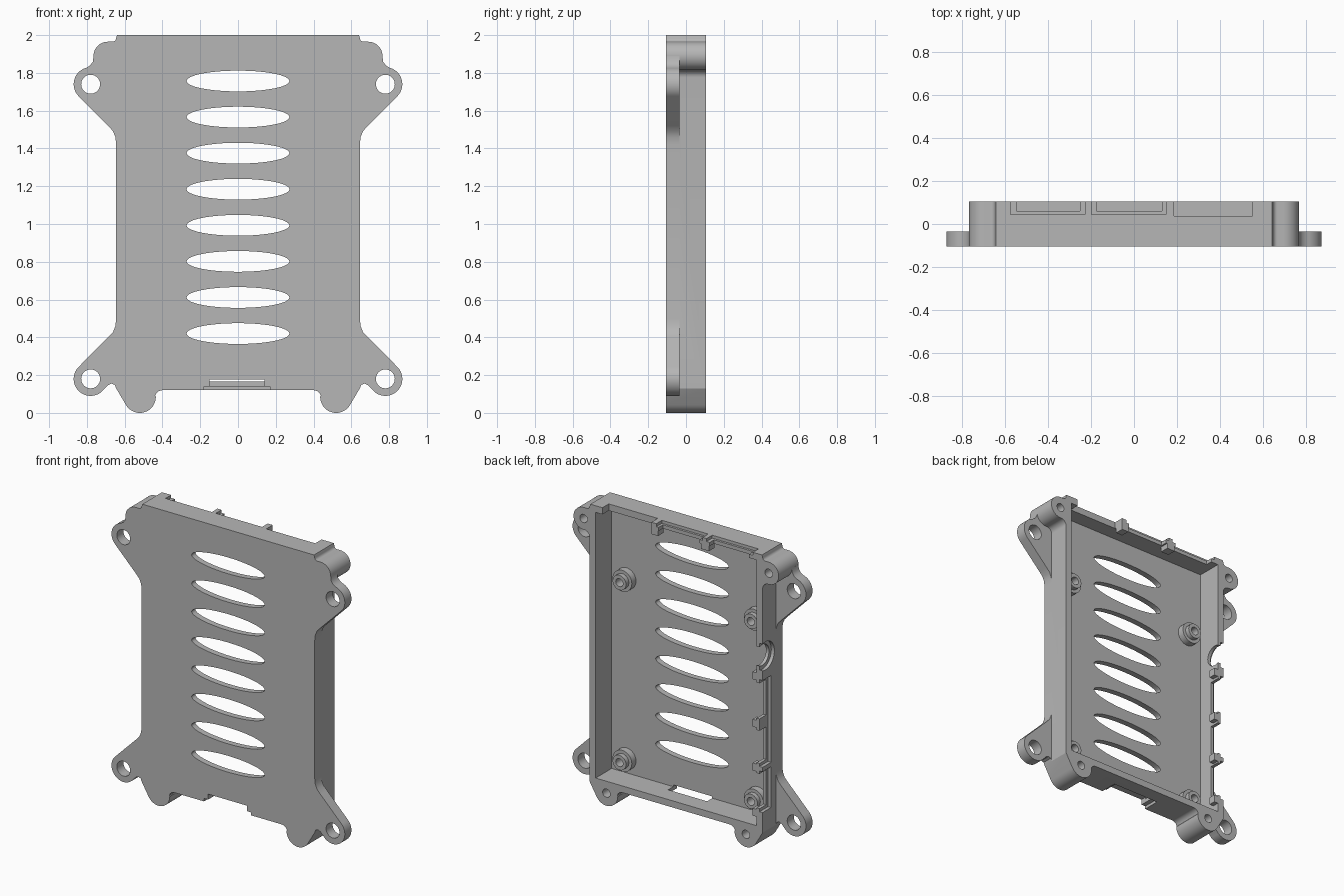
import bpy, bmesh, math

cube = bpy.data.objects.get("Cube")
if cube:
    bpy.data.objects.remove(cube, do_unlink=True)

grey = bpy.data.materials.new("plain_grey")
grey.use_nodes = True
GREY = (0.47, 0.47, 0.47, 1)
grey.diffuse_color = GREY
grey.node_tree.nodes["Principled BSDF"].inputs["Base Color"].default_value = GREY

FRONT, BACK, FLOOR, EAR_BACK = -0.105, 0.105, -0.065, -0.035


def arc(cx, cz, r, a0, a1, n=16, rz=None):
    angles = [math.radians(a0 + (a1 - a0) * i / n) for i in range(n + 1)]
    return [(cx + r * math.cos(a), cz + (rz or r) * math.sin(a)) for a in angles]


def circle(cx, cz, r, n=40, rz=None):
    return arc(cx, cz, r, 0, 360, n, rz)[:-1]


def rect(x0, x1, z0, z1):
    return [(x0, z0), (x1, z0), (x1, z1), (x0, z1)]


def flip(pts):
    return [(-x, z) for x, z in reversed(pts)]


def prism(name, pts, d0, d1, axis="y"):
    """Extrude a profile (x, z) along y, or (y, z) along x."""
    bm = bmesh.new()
    place = (lambda p, d: (p[0], d, p[1])) if axis == "y" else (lambda p, d: (d, p[0], p[1]))
    a = [bm.verts.new(place(p, d0)) for p in pts]
    b = [bm.verts.new(place(p, d1)) for p in pts]
    bm.faces.new(a)
    bm.faces.new(b)
    for i in range(len(pts)):
        j = (i + 1) % len(pts)
        bm.faces.new((a[i], a[j], b[j], b[i]))
    bmesh.ops.recalc_face_normals(bm, faces=bm.faces)
    mesh = bpy.data.meshes.new(name)
    bm.to_mesh(mesh)
    bm.free()
    mesh.materials.append(grey)
    ob = bpy.data.objects.new(name, mesh)
    bpy.context.collection.objects.link(ob)
    return ob


def combine(target, tool, operation):
    mod = target.modifiers.new("combine", "BOOLEAN")
    mod.operation, mod.solver, mod.object = operation, "EXACT", tool
    bpy.context.view_layer.objects.active = target
    bpy.ops.object.modifier_apply(modifier=mod.name)
    bpy.data.objects.remove(tool, do_unlink=True)


def cut(pts, d0, d1, axis="y"):
    combine(tray, prism("cutter", pts, d0, d1, axis), "DIFFERENCE")


def add(pts, d0, d1, axis="y"):
    combine(tray, prism("addition", pts, d0, d1, axis), "UNION")


# Tray outline with full-depth screw lobes
half = arc(0.40, 0.08, 0.04, 90, 15, 6)
half += arc(0.52, 0.085, 0.085, 180, 330, 20)
half += [(0.645, 0.13)]
half += arc(0.685, 1.775, 0.04, 180, 90, 8)
half += arc(0.69, 1.89, 0.075, -80, 90, 20)
half += arc(0.665, 1.985, 0.02, 270, 180, 5) + [(0.64, 2.0)]
tray = prism("case_tray", half + flip(half), FRONT, BACK)

# Thin mounting ears
upper = [(0.58, 1.42), (0.645, 1.42), (0.649, 1.46), (0.662, 1.492), (0.688, 1.52)]
upper += arc(0.78, 1.74, 0.09, -45, 75, 20)
upper += [(0.782, 1.84), (0.768, 1.86), (0.765, 1.89), (0.70, 1.92), (0.58, 1.9)]
lower = [(0.58, 0.14), (0.645, 0.13), (0.652, 0.148), (0.67, 0.155), (0.688, 0.147)]
lower += arc(0.78, 0.18, 0.09, 230, 405, 26)
lower += [(0.688, 0.4), (0.662, 0.428), (0.649, 0.46), (0.645, 0.5), (0.58, 0.5)]
for ear in (upper, lower):
    add(ear, FRONT, EAR_BACK)
    add(flip(ear), FRONT, EAR_BACK)

# Hollow interior
cut(rect(-0.6, 0.6, 0.165, 1.955), FLOOR, 0.3)

# Ear holes and blind screw holes in the lobes
for s in (-1, 1):
    for z in (0.18, 1.74):
        cut(circle(s * 0.78, z, 0.05), -0.3, 0.3)
    for x, z in ((0.52, 0.085), (0.69, 1.89)):
        cut(circle(s * x, z, 0.028, 24), -0.03, 0.3)

# Elliptical vents
for i in range(8):
    cut(circle(0, 0.42 + i * 0.191, 0.272, 64, 0.055), -0.3, 0)

# Card slot through the lower edge
cut(rect(-0.15, 0.14, 0.05, 0.177), -0.3, -0.01)
cut(rect(-0.18, 0.17, 0.05, 0.14), -0.3, 0.01)

# Latch tabs inside the top wall
for x in (-0.215, 0.165):
    add(rect(x - 0.03, x + 0.03, 1.92, 1.97), 0.045, BACK)

# Large ports in the top wall, the first two with stepped rims
for x0, x1, y in ((-0.545, -0.25, 0.06), (-0.175, 0.13, 0.06), (0.185, 0.55, 0.037)):
    cut(rect(x0, x1, 1.9, 2.1), y, 0.3)
for x0, x1 in ((-0.572, -0.227), (-0.197, 0.148)):
    cut(rect(x0, x1, 1.98, 2.1), 0.045, 0.3)

# Small tabs and ports in the side wall
for z in (1.17, 0.85, 0.555, 0.25):
    add(rect(-0.62, -0.57, z - 0.025, z + 0.025), 0.06, BACK)
for z0, z1 in ((0.89, 1.13), (0.59, 0.81), (0.285, 0.52)):
    cut(rect(-0.66, -0.55, z0, z1), 0.035, 0.3)
cut(rect(-0.8, -0.622, 0.57, 1.155), 0.015, 0.3)
cut(rect(-0.8, -0.622, 0.265, 0.54), 0.015, 0.3)

# Round socket in the side wall
cut(circle(0.075, 1.31, 0.07), -0.7, -0.5, "x")
cut(circle(0.075, 1.31, 0.095), -0.8, -0.622, "x")

# Stepped standoffs
for x in (-0.49, 0.49):
    for z in (0.262, 1.475):
        add(circle(x, z, 0.072, 32), FLOOR - 0.01, -0.02)
        add(circle(x, z, 0.05, 32), -0.03, 0.01)
        cut(circle(x, z, 0.027, 24), -0.06, 0.1)

bpy.ops.object.select_all(action="DESELECT")
tray.select_set(True)
bpy.context.view_layer.objects.active = tray
bpy.ops.object.shade_smooth_by_angle(angle=math.radians(30))
